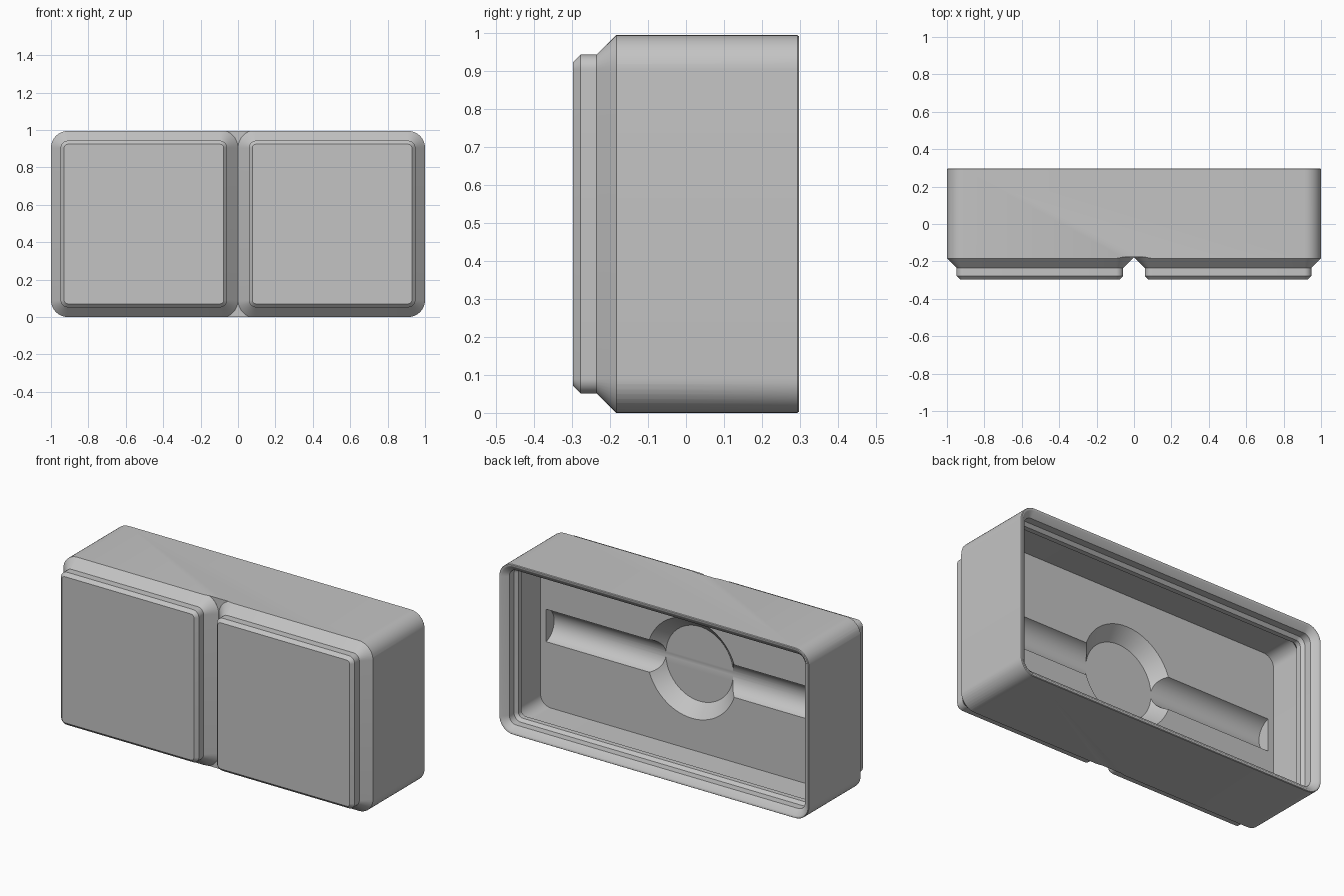
import bpy, bmesh, math
from mathutils import Matrix, Vector

if "Cube" in bpy.data.objects:
    bpy.data.objects.remove(bpy.data.objects["Cube"], do_unlink=True)

WIDTH, HEIGHT, RADIUS = 1.0, 0.497, 0.09   # half width, half height, corner radius
MID = Vector((0, 0, HEIGHT))
FLOOR = -0.053

grey = bpy.data.materials.new("light_grey")
grey.use_nodes = True
colour = (0.55, 0.55, 0.55, 1)
grey.diffuse_color = colour
grey.node_tree.nodes["Principled BSDF"].inputs["Base Color"].default_value = colour


def add_object(name, bm):
    bmesh.ops.recalc_face_normals(bm, faces=bm.faces)
    mesh = bpy.data.meshes.new(name)
    bm.to_mesh(mesh)
    bm.free()
    mesh.materials.append(grey)
    obj = bpy.data.objects.new(name, mesh)
    bpy.context.collection.objects.link(obj)
    return obj


def rounded_ring(bm, cx, hx, hz, radius, y, steps=10):
    """Rounded rectangle in the xz plane."""
    verts = []
    for quarter, (sx, sz) in enumerate(((1, 1), (-1, 1), (-1, -1), (1, -1))):
        for i in range(steps + 1):
            a = (quarter + i / steps) * math.pi / 2
            x = cx + sx * (hx - radius) + radius * math.cos(a)
            z = HEIGHT + sz * (hz - radius) + radius * math.sin(a)
            verts.append(bm.verts.new((x, y, z)))
    return verts


def loft(name, cx, hx, hz, radius, profile):
    """Skin rounded rectangles through (inset, y) steps and cap both ends."""
    bm = bmesh.new()
    rings = [rounded_ring(bm, cx, hx - t, hz - t, radius - t, y) for t, y in profile]
    for a, b in zip(rings, rings[1:]):
        for i in range(len(a)):
            j = (i + 1) % len(a)
            bm.faces.new((a[i], a[j], b[j], b[i]))
    bm.faces.new(rings[0])
    bm.faces.new(rings[-1])
    return add_object(name, bm)


def cone(name, r1, r2, depth, centre, turn, axis):
    bm = bmesh.new()
    place = Matrix.Translation(centre) @ Matrix.Rotation(turn, 4, axis)
    bmesh.ops.create_cone(bm, cap_ends=True, segments=64, radius1=r1, radius2=r2,
                          depth=depth, matrix=place)
    return add_object(name, bm)


def combine(target, tool, operation):
    tool.hide_render = True
    mod = target.modifiers.new(operation.lower(), "BOOLEAN")
    mod.operation, mod.object, mod.solver = operation, tool, "EXACT"
    bpy.context.view_layer.objects.active = target
    bpy.ops.object.modifier_apply(modifier=mod.name)
    bpy.data.objects.remove(tool, do_unlink=True)


# Hollow box: outer wall, stacking rim, undercut lip, thin wall, floor
box = loft("double_storage_box", 0, WIDTH, HEIGHT, RADIUS, [
    (0, -0.297), (0, 0.293), (0.003, 0.297), (0.009, 0.297), (0.016, 0.294),
    (0.0455, 0.266), (0.0455, 0.223), (0.0623, 0.206), (0.0623, 0.177),
    (0.023, 0.138), (0.023, FLOOR)])

# Two stepped feet shape the front
envelope = loft("envelope", 0, WIDTH + 0.2, HEIGHT + 0.2, RADIUS, [(0, -0.1775), (0, 0.4)])
for side in (-1, 1):
    foot = loft("foot", side * 0.503, 0.4968, HEIGHT, RADIUS, [
        (0.0707, -0.297 - 0.0002), (0.0515, -0.278), (0.0515, -0.235),
        (0, -0.1835), (-0.0058, -0.1777), (-0.0058, -0.1)])
    combine(envelope, foot, "UNION")
combine(box, envelope, "INTERSECT")

# Long round groove and bevelled disc recess in the floor
groove = cone("groove", 0.098, 0.098, 1.88, MID + Vector((0, FLOOR + 0.025, 0)),
              math.pi / 2, "Y")
combine(box, groove, "DIFFERENCE")
recess = cone("recess", 0.31, 0.218, 0.092, MID + Vector((0, FLOOR - 0.026, 0)),
              math.pi / 2, "X")
combine(box, recess, "DIFFERENCE")

bpy.ops.object.select_all(action="DESELECT")
box.select_set(True)
bpy.context.view_layer.objects.active = box
bpy.ops.object.shade_smooth_by_angle(angle=math.radians(25))
